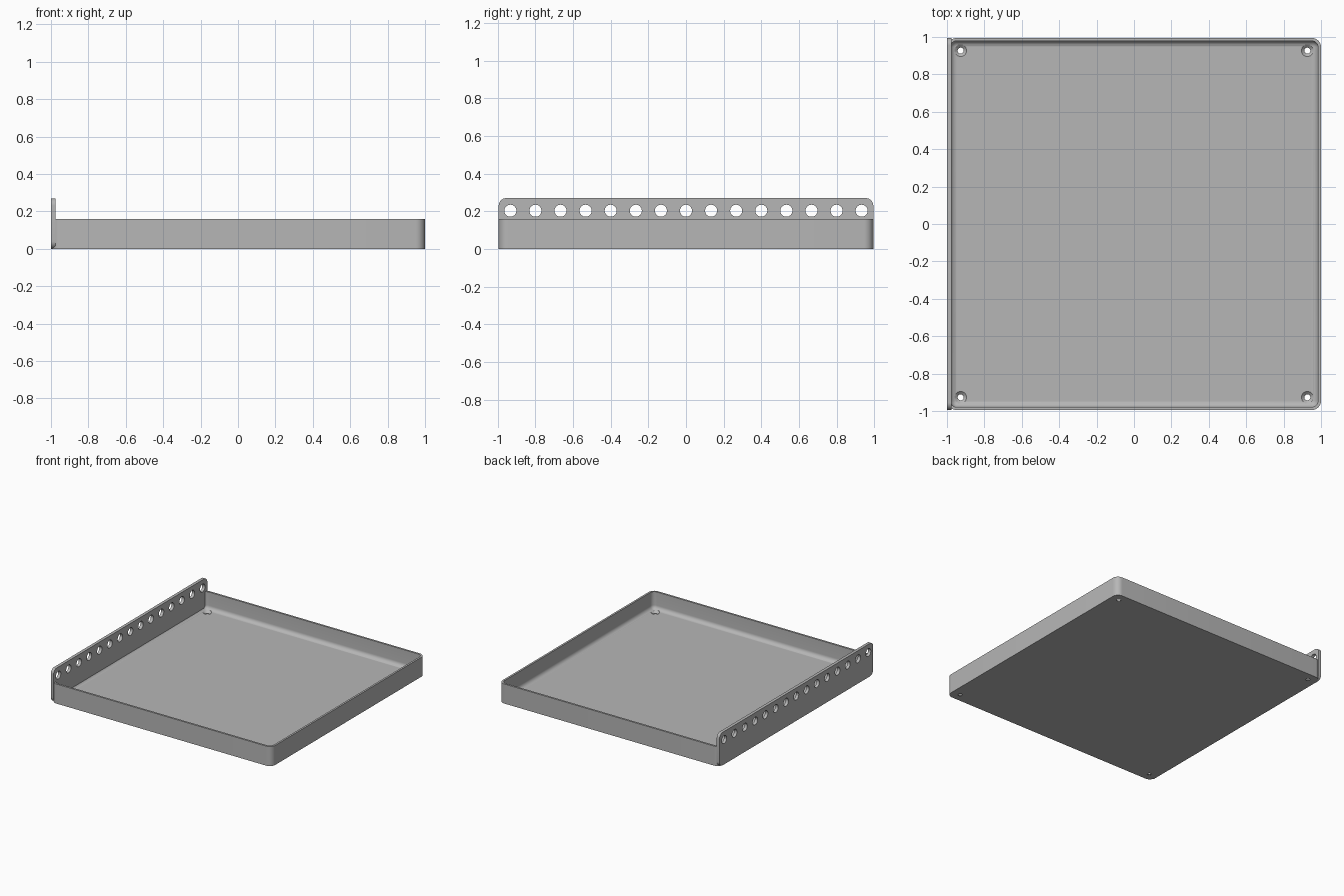
import bpy, bmesh, math
from mathutils import Matrix, Vector

old = bpy.data.objects.get("Cube")
if old:
    bpy.data.objects.remove(old, do_unlink=True)

grey = bpy.data.materials.new("light_grey")
grey.use_nodes = True
colour = (0.47, 0.47, 0.47, 1)
grey.diffuse_color = colour
grey.node_tree.nodes["Principled BSDF"].inputs["Base Color"].default_value = colour

# Main dimensions
HALF_X, HALF_Y = 1.0, 0.995
WALL_TOP, WALL, FLOOR = 0.16, 0.016, 0.018
CORNER, FILLET = 0.05, 0.033
PLATE_TOP, PLATE_THICK = 0.27, 0.025


def make_object(name, bm):
    bmesh.ops.recalc_face_normals(bm, faces=bm.faces)
    mesh = bpy.data.meshes.new(name)
    bm.to_mesh(mesh)
    bm.free()
    mesh.materials.append(grey)
    obj = bpy.data.objects.new(name, mesh)
    bpy.context.collection.objects.link(obj)
    return obj


def rounded_rect(half_u, half_v, radius, steps=8):
    """Outline points of a rectangle with rounded corners."""
    points = []
    for quarter, (su, sv) in enumerate([(1, 1), (-1, 1), (-1, -1), (1, -1)]):
        for i in range(steps + 1):
            a = (quarter + i / steps) * math.pi / 2
            points.append((su * (half_u - radius) + radius * math.cos(a),
                           sv * (half_v - radius) + radius * math.sin(a)))
    return points


def loft(bm, rings):
    """Skin a list of equal rings and cap both ends."""
    loops = [[bm.verts.new(p) for p in ring] for ring in rings]
    for a, b in zip(loops, loops[1:]):
        for i in range(len(a)):
            j = (i + 1) % len(a)
            bm.faces.new((a[i], a[j], b[j], b[i]))
    bm.faces.new(loops[0])
    bm.faces.new(loops[-1])


def lathe(bm, profile, matrix, sides=32):
    """Closed round cutter from (radius, height) pairs."""
    rings = []
    for r, h in profile:
        rings.append([matrix @ Vector((r * math.cos(t * math.tau / sides),
                                       r * math.sin(t * math.tau / sides), h))
                      for t in range(sides)])
    loft(bm, rings)


def cut_and_shade(obj, cutter):
    mod = obj.modifiers.new("holes", 'BOOLEAN')
    mod.operation = 'DIFFERENCE'
    mod.solver = 'EXACT'
    mod.object = cutter
    bpy.ops.object.select_all(action='DESELECT')
    obj.select_set(True)
    bpy.context.view_layer.objects.active = obj
    bpy.ops.object.modifier_apply(modifier=mod.name)
    bpy.data.objects.remove(cutter, do_unlink=True)
    bpy.ops.object.shade_smooth_by_angle(angle=math.radians(30))


# Tray: outer wall, rim, inner wall and fillet down to the floor
sections = [(0, 0), (0, WALL_TOP), (WALL, WALL_TOP)]
for i in range(9):
    a = i / 8 * math.pi / 2
    sections.append((WALL + FILLET * (1 - math.cos(a)),
                     FLOOR + FILLET * (1 - math.sin(a))))
bm = bmesh.new()
loft(bm, [[(x, y, z) for x, y in
           rounded_rect(HALF_X - 0.001 - d, HALF_Y - d, CORNER - d)]
          for d, z in sections])
bmesh.ops.translate(bm, verts=bm.verts, vec=(0.001, 0, 0))
tray = make_object("tray", bm)

# Countersunk screw holes in the floor corners
bm = bmesh.new()
for sx in (-1, 1):
    for sy in (-1, 1):
        lathe(bm, [(0.016, -0.02), (0.016, 0.004), (0.034, FLOOR + 0.002),
                   (0.034, 0.08)],
              Matrix.Translation((sx * 0.927, sy * 0.927, 0)))
cut_and_shade(tray, make_object("screw_hole_cutter", bm))

# Tall side plate with rounded corners
bm = bmesh.new()
outline = rounded_rect(HALF_Y, PLATE_TOP / 2, 0.04)
loft(bm, [[(x, y, z + PLATE_TOP / 2) for y, z in outline]
          for x in (-HALF_X, -HALF_X + PLATE_THICK)])
plate = make_object("side_plate", bm)

# Row of round holes along the plate
bm = bmesh.new()
turn = Matrix.Rotation(math.pi / 2, 4, 'Y')
for i in range(15):
    place = Matrix.Translation((-HALF_X, (i - 7) * 0.1333, 0.203))
    lathe(bm, [(0.032, -0.05), (0.032, 0.08)], place @ turn)
cut_and_shade(plate, make_object("plate_hole_cutter", bm))
